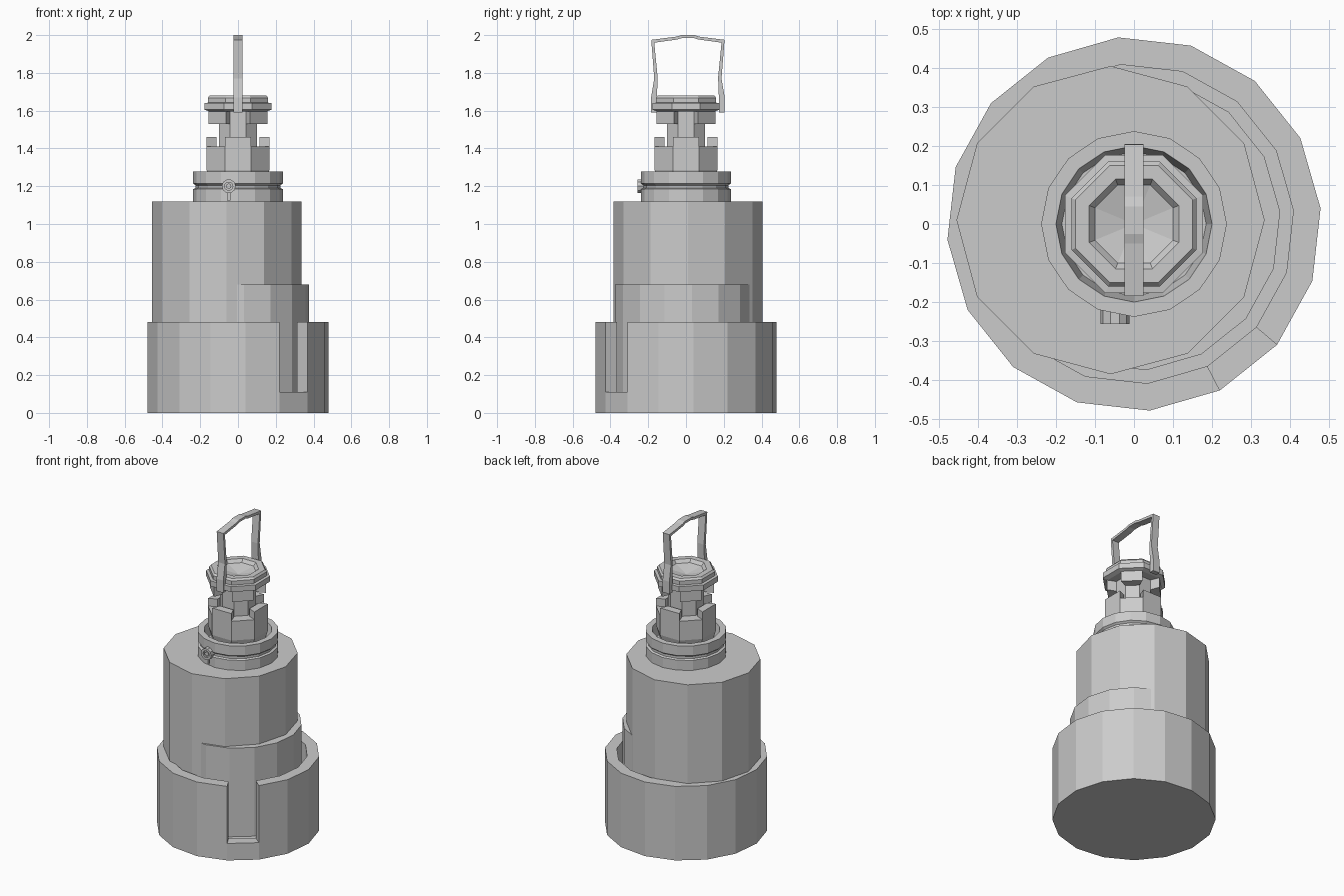
import bpy, bmesh
from math import sin, cos, pi, radians
from mathutils import Matrix

if "Cube" in bpy.data.objects:
    bpy.data.objects.remove(bpy.data.objects["Cube"])

OCT = 1 / cos(pi / 8)   # flat-to-corner factor for octagons


def finish(bm, name):
    bmesh.ops.recalc_face_normals(bm, faces=bm.faces)
    mesh = bpy.data.meshes.new(name)
    bm.to_mesh(mesh)
    bm.free()
    ob = bpy.data.objects.new(name, mesh)
    bpy.context.collection.objects.link(ob)
    return ob


def lathe(name, profile, n, phase=0.0, centre=(0, 0)):
    """Spin (radius, z) points around z with n flat sides; radius 0 is a pole."""
    bm = bmesh.new()
    rings = []
    for r, z in profile:
        k = 1 if r == 0 else n
        rings.append([bm.verts.new((centre[0] + r * cos(phase + 2 * pi * i / n),
                                    centre[1] + r * sin(phase + 2 * pi * i / n), z))
                      for i in range(k)])
    for a, b in zip(rings, rings[1:]):
        for i in range(n):
            j = (i + 1) % n
            quad = [a[i % len(a)], a[j % len(a)], b[j % len(b)], b[i % len(b)]]
            bm.faces.new(list(dict.fromkeys(quad)))
    for ring in (rings[0], rings[-1]):
        if len(ring) > 1:
            bm.faces.new(ring)
    return finish(bm, name)


def prism(name, pts, z0, z1, matrix=Matrix()):
    """Extrude an outline from z0 to z1, then transform it."""
    bm = bmesh.new()
    lo, hi = ([bm.verts.new((x, y, z)) for x, y in pts] for z in (z0, z1))
    bm.faces.new(lo)
    bm.faces.new(hi)
    for i in range(len(pts)):
        j = (i + 1) % len(pts)
        bm.faces.new((lo[i], lo[j], hi[j], hi[i]))
    bm.transform(matrix)
    return finish(bm, name)


def cut(ob, cutter):
    mod = ob.modifiers.new("cut", 'BOOLEAN')
    mod.operation = 'DIFFERENCE'
    mod.solver = 'EXACT'
    mod.object = cutter
    cutter.hide_render = True
    cutter.hide_set(True)


# Base cup with one facet slotted open
PH = radians(4.8)
base = lathe("base_cup", [(0.48, 0), (0.48, 0.48), (0.41, 0.48), (0.41, 0.105)], 16, PH)
angles = (PH - radians(67.5), PH - radians(45))
slot = prism("slot_cutter", [(r * cos(a), r * sin(a)) for r, a in
             ((0.385, angles[0]), (0.6, angles[0]), (0.6, angles[1]), (0.385, angles[1]))],
             0.11, 0.6)
cut(base, slot)

# Inner sleeve and off-centre main body
lathe("inner_sleeve", [(0.376, 0.09), (0.376, 0.68)], 16, PH)
lathe("main_body", [(0.395, 0.09), (0.395, 1.12)], 12, 0, (-0.06, 0.01))

# Grooved clamp collar with a recessed top
collar = lathe("collar", [(0.238, 1.10), (0.238, 1.185), (0.225, 1.19), (0.225, 1.205),
                          (0.238, 1.215), (0.238, 1.278), (0.20, 1.278), (0.185, 1.20)], 16)
split = prism("split_cutter", [(-0.056, -0.3), (-0.042, -0.3), (-0.042, -0.21),
                               (-0.056, -0.21)], 1.125, 1.19)
cut(collar, split)

# Clamp screw facing front
screw = lathe("clamp_screw", [(0.037, -0.03), (0.037, 0.025), (0.022, 0.025),
                              (0.022, 0.012), (0.014, 0.012), (0.014, 0.02)], 10)
screw.data.transform(Matrix.Translation((-0.049, -0.232, 1.20)) @ Matrix.Rotation(pi / 2, 4, 'X'))

# Octagonal valve body and neck
lathe("valve_body", [(0.14 * OCT, 1.19), (0.166 * OCT, 1.285), (0.166 * OCT, 1.41)], 8, pi / 8)
lathe("valve_neck", [(0.10 * OCT, 1.40), (0.10 * OCT, 1.61)], 8, pi / 8)

# Tabs above the body on the main faces, lugs below the cap on the diagonals
T = sin(pi / 8) / cos(pi / 8)


def wedge(inner, outer):
    return [(inner, -inner * T), (outer, -outer * T), (outer, outer * T), (inner, inner * T)]


for i in range(4):
    prism(f"lower_tab_{i}", wedge(0.115, 0.166), 1.40, 1.46, Matrix.Rotation(i * pi / 2, 4, 'Z'))
    prism(f"upper_lug_{i}", wedge(0.09, 0.155), 1.53, 1.61,
          Matrix.Rotation((i + 0.5) * pi / 2, 4, 'Z'))

# Stepped cap with a shallow dish
lathe("cap", [(r * OCT, z) for r, z in ((0.15, 1.595), (0.177, 1.605), (0.177, 1.64),
              (0.16, 1.642), (0.16, 1.668), (0.15, 1.68), (0.115, 1.68), (0.10, 1.66),
              (0, 1.635))], 8, pi / 8)

# Bail handle: flat strip outline in y-z, mirrored about y = 0.01
outer = [(0.195, 1.59), (0.195, 1.67), (0.178, 1.77), (0.194, 1.975), (0.06, 1.992), (0.035, 2.0)]
inner = [(0.03, 1.985), (0.055, 1.977), (0.178, 1.96), (0.160, 1.775), (0.164, 1.67), (0.164, 1.59)]
half = outer[::-1] + [p for p in inner[::-1]]
outline = outer + [(-y, z) for y, z in outer[::-1]] + \
    [(-y, z) for y, z in inner[::-1]] + inner
yz = Matrix(((0, 0, 1, 0), (1, 0, 0, 0.01), (0, 1, 0, 0), (0, 0, 0, 1)))
prism("bail_handle", outline, -0.024, 0.024, yz)
